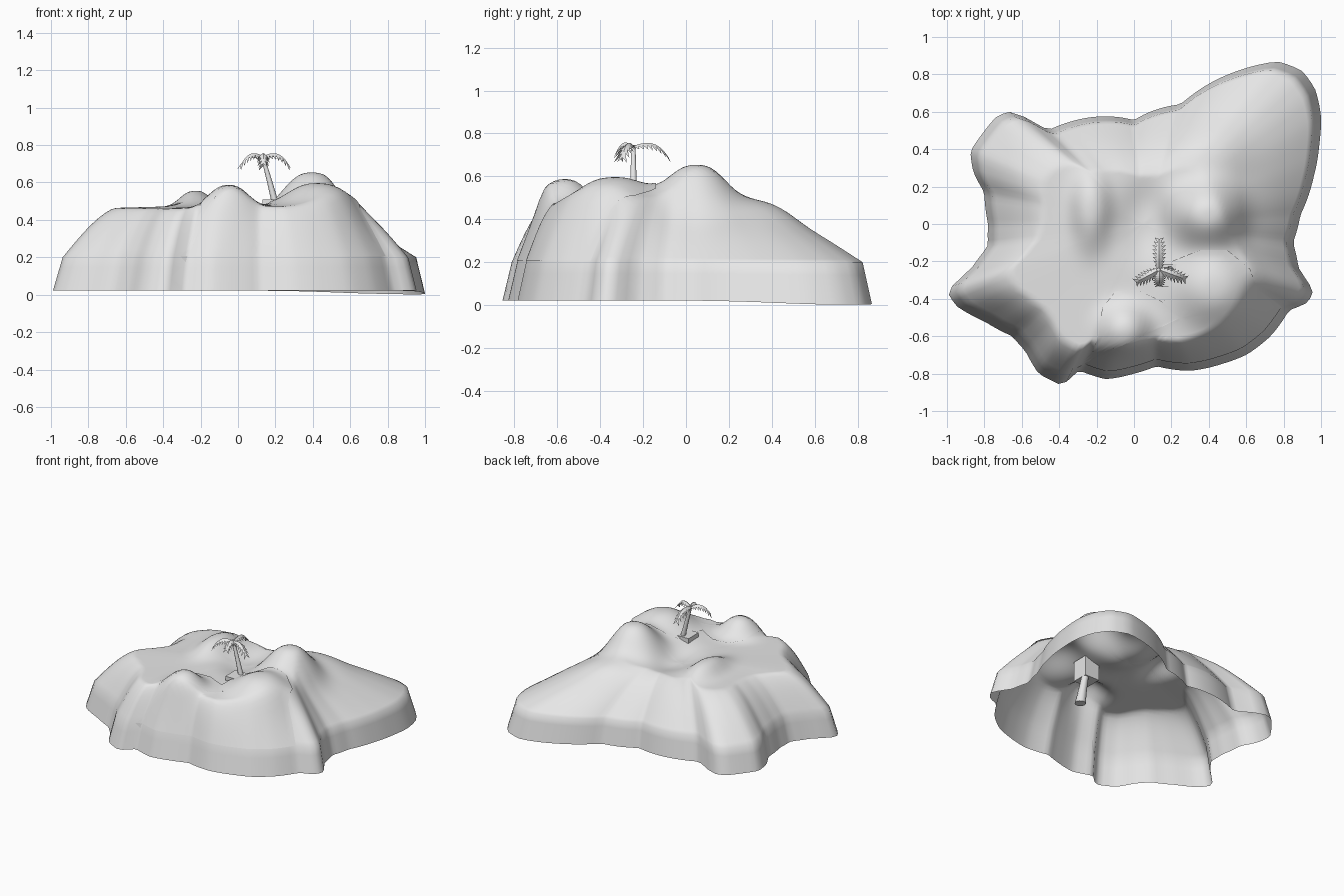
import bpy
import bmesh
import math
from mathutils import Vector

start = bpy.data.objects.get("Cube")
if start:
    bpy.data.objects.remove(start, do_unlink=True)

stone = bpy.data.materials.new("pale grey")
stone.use_nodes = True
GREY = (0.8, 0.8, 0.8, 1)
stone.diffuse_color = GREY
stone.node_tree.nodes["Principled BSDF"].inputs["Base Color"].default_value = GREY

# Shoreline, counterclockwise
SHORE = [(1, .58), (.97, .72), (.9, .82), (.77, .87), (.53, .81), (.25, .64), (0, .555),
         (-.17, .575), (-.33, .55), (-.46, .5), (-.55, .55), (-.64, .605), (-.73, .58),
         (-.82, .47), (-.875, .39), (-.86, .28), (-.8, .17), (-.78, 0), (-.78, -.12),
         (-.87, -.24), (-1, -.36), (-.95, -.44), (-.8, -.52), (-.65, -.6), (-.58, -.68),
         (-.51, -.8), (-.38, -.865), (-.3, -.78), (-.15, -.83), (0, -.8), (.12, -.76),
         (.3, -.785), (.48, -.745), (.6, -.7), (.73, -.6), (.83, -.46), (.93, -.42),
         (.96, -.36), (.88, -.24), (.85, -.1), (.89, .05), (.96, .25), (.99, .42)]
CX = .05
TURN = 2 * math.pi
polar = sorted((math.atan2(y, x - CX) % TURN, math.hypot(x - CX, y)) for x, y in SHORE)
polar = [(polar[-1][0] - TURN, polar[-1][1])] + polar + [(polar[0][0] + TURN, polar[0][1])]


def shore_radius(angle):
    angle %= TURN
    for (a, ra), (b, rb) in zip(polar, polar[1:]):
        if a <= angle <= b:
            return ra + (rb - ra) * (angle - a) / (b - a)


def smooth_radius(angle, spread=.008):
    return sum(shore_radius(angle + d * spread) for d in (-2, -1, 0, 1, 2)) / 5


# Hills and hollows: x, y, height, width across x, width across y
HILLS = [(-.05, -.57, .115, .13, .13), (.4, .05, .18, .18, .17), (.43, -.34, .12, .2, .2),
         (-.23, .08, .08, .1, .2), (.42, .4, .03, .2, .15), (.06, .02, -.05, .13, .2)]


def height(x, y):
    angle = math.atan2(y, x - CX)
    r = math.hypot(x - CX, y)
    t = r / smooth_radius(angle)
    corner = math.exp(-((x - .85) ** 2 + (y - .7) ** 2) / .15)
    low = .022 * (1 - corner)
    if t >= .95:
        return low + (.2 - low) * (1 - t) / .05
    # Shore notches fade out inland
    fade = (.95 - t) / .95
    t = t * (1 - fade) + r / smooth_radius(angle, .08) * fade
    # Cliffs in front, long slopes behind and to the back left corner
    run = .3 + .15 * math.sin(angle) + .2 * math.exp(-((angle - .6) / .87) ** 2)
    k = max(0, min(1, (.95 - t) / run))
    z = .2 + .255 * (.6 * math.sin(k * math.pi / 2) + .4 * k) + .03 * (1 - t) * k
    for hx, hy, lift, wx, wy in HILLS:
        d = ((x - hx) / wx) ** 2 + ((y - hy) / wy) ** 2
        z += lift * min(1, k * 1.3) * math.exp(-d ** 1.3)
    return z


def make(name, bm, smooth=True, angle=60):
    bmesh.ops.recalc_face_normals(bm, faces=bm.faces)
    mesh = bpy.data.meshes.new(name)
    bm.to_mesh(mesh)
    bm.free()
    ob = bpy.data.objects.new(name, mesh)
    mesh.materials.append(stone)
    bpy.context.collection.objects.link(ob)
    if smooth:
        bpy.ops.object.select_all(action='DESELECT')
        ob.select_set(True)
        bpy.context.view_layer.objects.active = ob
        bpy.ops.object.shade_smooth_by_angle(angle=math.radians(angle))


def radial_sheet(name, centre, rim, fractions, lift):
    """Open sheet of rings between a centre and a closed rim, draped on the terrain."""
    bm = bmesh.new()
    cx, cy = centre
    mid = bm.verts.new((cx, cy, height(cx, cy) + lift))
    rings = []
    for f in fractions:
        ring = []
        for x, y in rim:
            px, py = cx + (x - cx) * f, cy + (y - cy) * f
            ring.append(bm.verts.new((px, py, height(px, py) + lift)))
        rings.append(ring)
    n = len(rim)
    for i in range(n):
        j = (i + 1) % n
        bm.faces.new((mid, rings[0][i], rings[0][j]))
        for a, b in zip(rings, rings[1:]):
            bm.faces.new((a[i], b[i], b[j], a[j]))
    make(name, bm)


def contour(angle, t):
    r = smooth_radius(angle) * t
    return CX + r * math.cos(angle), r * math.sin(angle)


# Island shell, open underneath
STEPS = 180
rim = [contour(TURN * i / STEPS, 1) for i in range(STEPS)]
radial_sheet("island", (CX, 0), rim, [i / 40 for i in range(1, 39)] + [.965, .98, 1], 0)

# Overlapping front cliff sheet
edge = [contour(math.radians(a), .95) for a in range(-115, -29, 2)]
edge += [(.72, -.39), (.66, -.35), (.62, -.24), (.5, -.14), (.35, -.14), (.2, -.2),
         (.16, -.42), (.02, -.35), (-.1, -.36), (-.17, -.45), (-.19, -.6), (-.22, -.68)]
cliff = []
for (ax, ay), (bx, by) in zip(edge, edge[1:] + edge[:1]):
    parts = max(1, round(math.hypot(bx - ax, by - ay) / .04))
    cliff += [(ax + (bx - ax) * i / parts, ay + (by - ay) * i / parts) for i in range(parts)]
radial_sheet("front_cliff", (.25, -.5), cliff, [i / 16 for i in range(1, 17)], .008)

# Leaning palm trunk, running down through the ground
bm = bmesh.new()
rings = []
for i in range(9):
    s = i / 8
    c = Vector((.27 - .14 * s + .01 * math.sin(s * math.pi), -.245, .14 + .605 * s))
    r = .038 - .028 * s ** .7
    rings.append([bm.verts.new(c + Vector((r * math.cos(TURN * k / 10),
                                           r * math.sin(TURN * k / 10), 0))) for k in range(10)])
for a, b in zip(rings, rings[1:]):
    for k in range(10):
        bm.faces.new((a[k], a[(k + 1) % 10], b[(k + 1) % 10], b[k]))
bm.faces.new(rings[0])
bm.faces.new(rings[-1])
make("palm_trunk", bm, angle=40)


# Drooping fronds with toothed edges
def frond(name, direction, length, droop):
    bm = bmesh.new()
    a = math.radians(direction)
    out, side = Vector((math.cos(a), math.sin(a), 0)), Vector((-math.sin(a), math.cos(a), 0))
    top = Vector((.135, -.245, .742))

    def spine(s):
        return top + out * length * s + Vector((0, 0, .025 * math.sin(s * 2.2) - droop * s ** 3))
    teeth = 8
    for i in range(teeth):
        s, e = i / teeth, (i + 1) / teeth
        width = .014 + .024 * math.sin(math.pi * (.15 + .8 * s))
        p, q = spine(s), spine(e)
        for sign in (-1, 1):
            tip = q + side * sign * width + out * .008 - Vector((0, 0, width * .9))
            root = p + side * sign * width * .3 - Vector((0, 0, width * .2))
            bm.faces.new([bm.verts.new(v) for v in (p, q, tip, root)])
    bmesh.ops.remove_doubles(bm, verts=bm.verts, dist=.0005)
    make(name, bm, smooth=False)


for number, (direction, length, droop) in enumerate(
        [(90, .165, .075), (208, .14, .075), (340, .15, .075), (270, .085, .06)]):
    frond(f"palm_frond_{number + 1}", direction, length, droop)

# Crate half buried around the palm
bm = bmesh.new()
bmesh.ops.create_cube(bm, size=1)
for v in bm.verts:
    v.co = Vector((.19 + v.co.x * .12, -.275 + v.co.y * .12, .435 + v.co.z * .15))
make("crate", bm, smooth=False)
